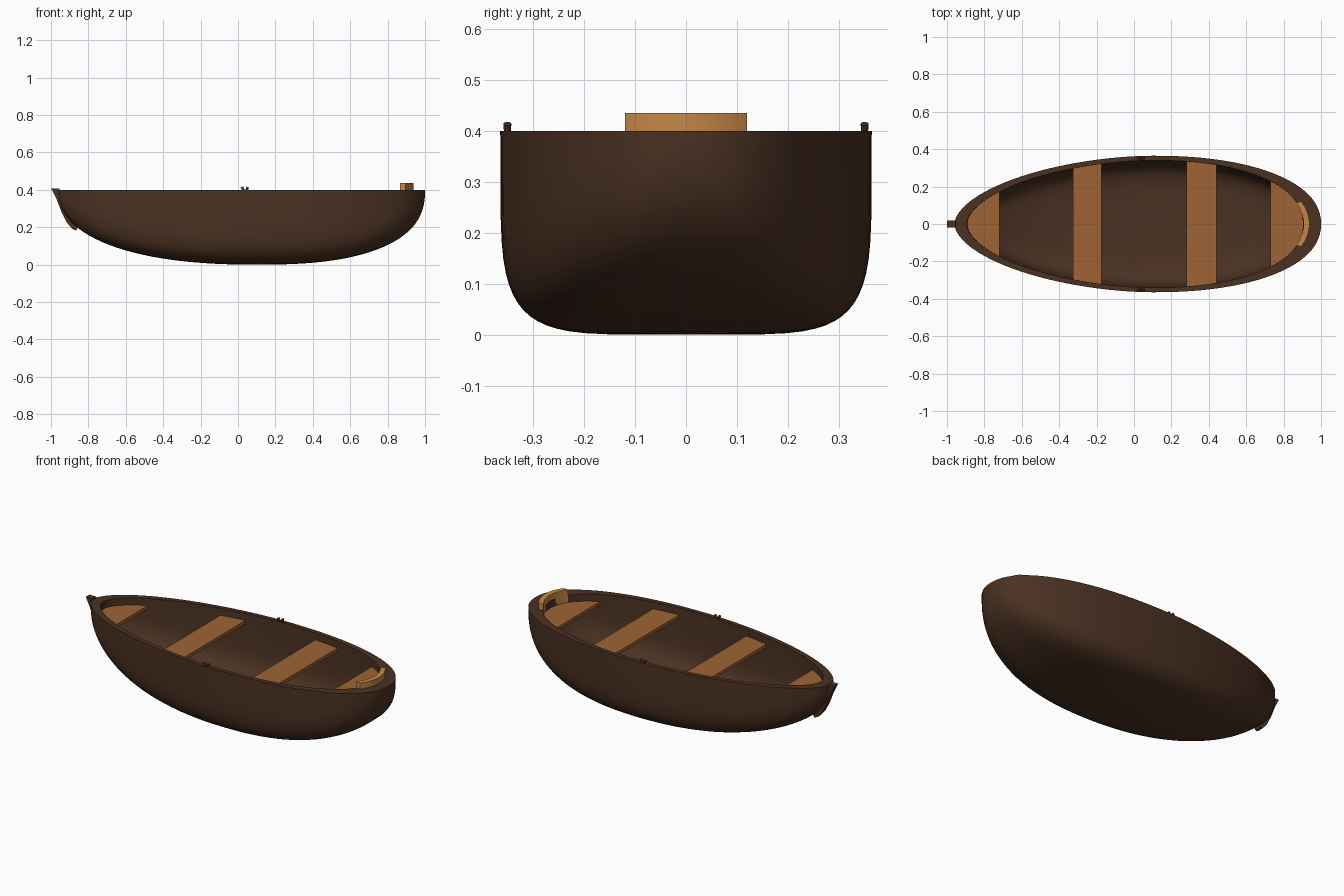
import bpy, bmesh, math

if "Cube" in bpy.data.objects:
    bpy.data.objects.remove(bpy.data.objects["Cube"])

RIM, XC = 0.40, 0.10      # rim height, station of the widest section


def material(name, rgb):
    m = bpy.data.materials.new(name)
    m.diffuse_color = (*rgb, 1)
    m.use_nodes = True
    m.node_tree.nodes["Principled BSDF"].inputs["Base Color"].default_value = m.diffuse_color
    return m


DARK = material("dark brown wood", (0.069, 0.031, 0.016))
SEAT = material("plank wood", (0.342, 0.127, 0.036))
LIGHT = material("light wood", (0.56, 0.245, 0.065))


def finish(bm, name, mat, smooth=True):
    bmesh.ops.remove_doubles(bm, verts=bm.verts, dist=1e-5)
    bmesh.ops.recalc_face_normals(bm, faces=bm.faces)
    me = bpy.data.meshes.new(name)
    bm.to_mesh(me)
    bm.free()
    ob = bpy.data.objects.new(name, me)
    bpy.context.collection.objects.link(ob)
    me.materials.append(mat)
    if smooth:
        bpy.ops.object.select_all(action='DESELECT')
        ob.select_set(True)
        bpy.context.view_layer.objects.active = ob
        bpy.ops.object.shade_smooth_by_angle(angle=math.radians(40))
    return ob


def arc(s, p):
    """Superellipse height at normalised position s."""
    return max(0.0, 1 - abs(s) ** p) ** (1 / p)


def half_width(s, beam):
    return beam * arc(s, 1.8 if s < 0 else 2.2)


def inner_width(x):
    s = (x - XC) / (0.995 if x < XC else 0.805)
    return half_width(max(-1, min(1, s)), 0.34)


def shell(bm, bow, stern, beam, depth, ns=56, nt=32):
    """Grid of superelliptic cross-sections from bow to stern."""
    grid = []
    for i in range(ns + 1):
        s = math.sin(math.pi * (i / ns - 0.5))
        x = XC + s * ((XC - bow) if s < 0 else (stern - XC))
        b = half_width(s, beam)
        d = depth * arc(s, 2.3 if s < 0 else 2.5)
        e = 2 / (2.7 + 2.6 * (1 - abs(s) ** 3))
        row = []
        for j in range(nt + 1):
            t = math.pi * (j / nt - 0.5)
            sn, c = math.sin(t), max(0.0, math.cos(t))
            y = b * math.copysign(abs(sn) ** e, sn)
            z = 0 if j in (0, nt) else d * c ** e
            row.append(bm.verts.new((x, y, RIM - z)))
        grid.append(row)
    for i in range(ns):
        for j in range(nt):
            bm.faces.new((grid[i][j], grid[i + 1][j], grid[i + 1][j + 1], grid[i][j + 1]))
    return grid


# hull: outer and inner skins joined by the flat rim
bm = bmesh.new()
out = shell(bm, -0.96, 1.0, 0.365, RIM)
inn = shell(bm, -0.895, 0.905, 0.34, RIM - 0.035)
for j in (0, -1):
    for i in range(len(out) - 1):
        bm.faces.new((out[i][j], out[i + 1][j], inn[i + 1][j], inn[i][j]))
finish(bm, "hull", DARK)


def prism(name, pts, direction, mat):
    """Extrude a closed outline along a vector."""
    bm = bmesh.new()
    f = bm.faces.new([bm.verts.new(p) for p in pts])
    ext = bmesh.ops.extrude_face_region(bm, geom=[f])
    bmesh.ops.translate(bm, vec=direction,
                        verts=[v for v in ext['geom'] if isinstance(v, bmesh.types.BMVert)])
    return finish(bm, name, mat)


# seats, cut to the inner outline of the hull
def seat(name, x0, x1):
    n = 16
    xs = [x0 + (x1 - x0) * (1 - math.cos(math.pi * k / n)) / 2 for k in range(n + 1)]
    w = [inner_width(x) + 0.006 for x in xs]
    pts = [(x, -y, 0.338) for x, y in zip(xs, w)]
    pts += [(x, y, 0.338) for x, y in reversed(list(zip(xs, w)))]
    prism(name, pts, (0, 0, 0.02), mat=SEAT)


seat("bow_seat", -0.895, -0.72)
seat("front_bench", -0.325, -0.175)
seat("rear_bench", 0.28, 0.44)
seat("stern_seat", 0.73, 0.905)

# curved backrest on the stern rim
n = 14
ys = [-0.12 + 0.24 * k / n for k in range(n + 1)]
curve = [(0.938 - 0.042 * (y / 0.12) ** 2, y) for y in ys]
pts = [(x, y, 0.36) for x, y in curve]
pts += [(x - 0.031, y * 0.97, 0.36) for x, y in reversed(curve)]
prism("backrest", pts, (0, 0, 0.076), LIGHT)

# stem post at the bow
stem = [(-1.0, 0.408), (-0.955, 0.408), (-0.93, 0.31), (-0.85, 0.21), (-0.865, 0.183),
        (-0.885, 0.19), (-0.915, 0.225), (-0.945, 0.285), (-0.97, 0.35), (-0.992, 0.395)]
prism("stem_post", [(x, -0.018, z) for x, z in stem], (0, 0.036, 0), DARK)

# oarlocks: a small V of two pins on each side
for side, label in ((-1, "right"), (1, "left")):
    for lean, end in ((-1, "fore"), (1, "aft")):
        bm = bmesh.new()
        bmesh.ops.create_cone(bm, cap_ends=True, segments=10, radius1=0.006,
                              radius2=0.008, depth=0.028)
        ob = finish(bm, f"oarlock_{label}_{end}", DARK)
        ob.location = (0.037 + lean * 0.01, side * 0.351, 0.402)
        ob.rotation_euler = (0, lean * 0.45, 0)
